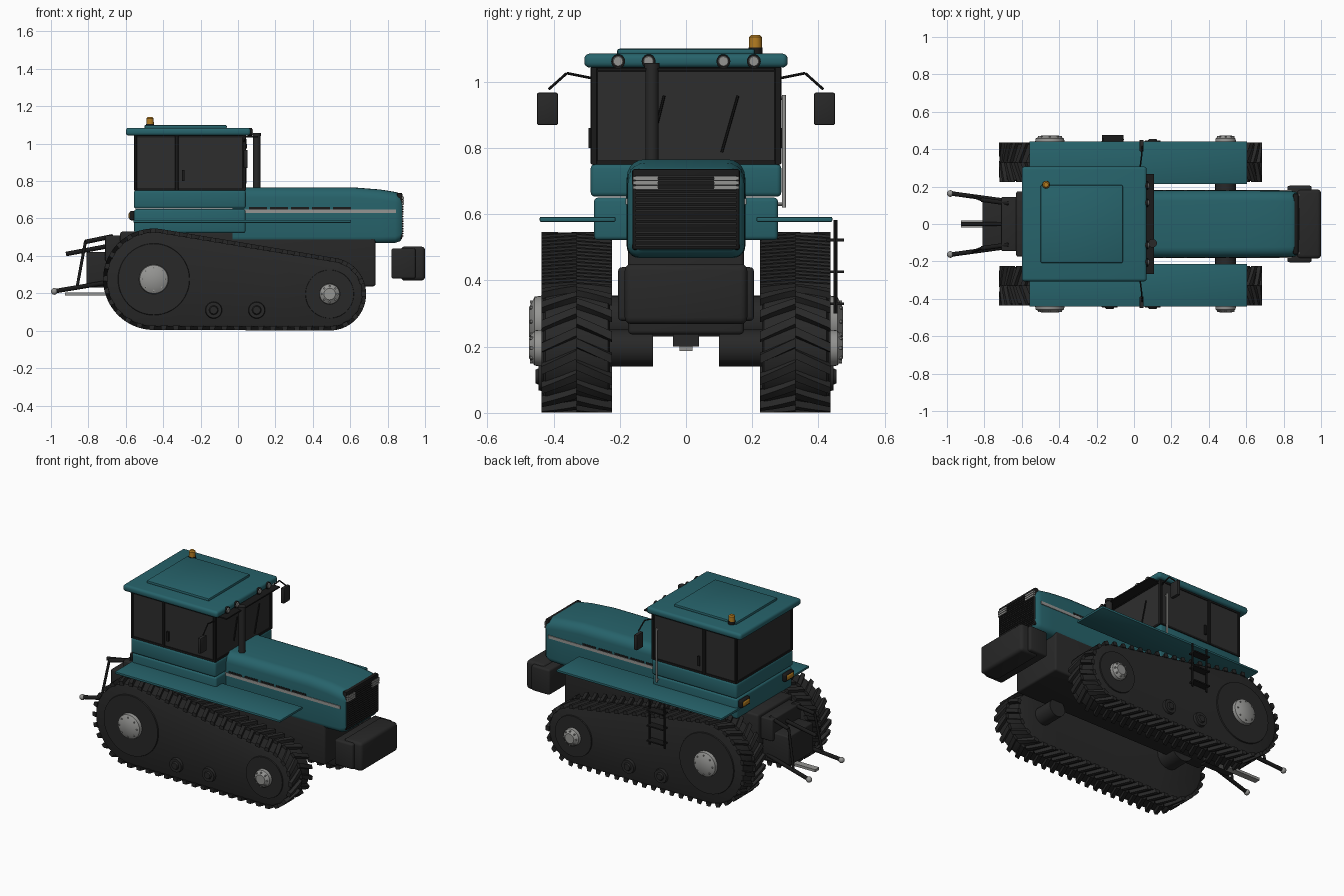
import bpy, bmesh, math
from mathutils import Vector, Matrix

old = bpy.data.objects.get("Cube")
if old:
    bpy.data.objects.remove(old, do_unlink=True)


def material(name, r, g, b):
    m = bpy.data.materials.new(name)
    m.use_nodes = True
    m.diffuse_color = (r, g, b, 1)
    m.node_tree.nodes["Principled BSDF"].inputs["Base Color"].default_value = (r, g, b, 1)
    return m


TEAL = material("teal paint", 0.02, 0.125, 0.147)
DARK = material("dark rubber", 0.021, 0.021, 0.021)
GLASS = material("tinted glass", 0.027, 0.027, 0.027)
BLACK = material("black trim", 0.01, 0.01, 0.01)
GREY = material("grey metal", 0.3, 0.3, 0.29)
AMBER = material("amber lens", 0.45, 0.2, 0.015)
made = []


def finish(bm, name, mat):
    bmesh.ops.recalc_face_normals(bm, faces=bm.faces)
    me = bpy.data.meshes.new(name)
    bm.to_mesh(me)
    bm.free()
    ob = bpy.data.objects.new(name, me)
    me.materials.append(mat)
    bpy.context.collection.objects.link(ob)
    made.append(ob)
    return ob


def box(name, mat, x, y, z, bevel=0.0, seg=3):
    """Box from (min, max) pairs, optionally rounded."""
    bm = bmesh.new()
    size = Matrix.Diagonal((x[1] - x[0], y[1] - y[0], z[1] - z[0], 1))
    mid = Matrix.Translation((sum(x) / 2, sum(y) / 2, sum(z) / 2))
    bmesh.ops.create_cube(bm, size=1, matrix=mid @ size)
    if bevel:
        bmesh.ops.bevel(bm, geom=bm.edges[:], offset=bevel, segments=seg, profile=0.5, affect='EDGES')
    return finish(bm, name, mat)


def rod(name, mat, a, b, r, r2=None, n=12):
    """Cylinder or cone between two points."""
    a, b = Vector(a), Vector(b)
    d = b - a
    bm = bmesh.new()
    rot = d.to_track_quat('Z', 'Y').to_matrix().to_4x4()
    bmesh.ops.create_cone(bm, cap_ends=True, segments=n, radius1=r, radius2=r if r2 is None else r2,
                          depth=d.length, matrix=Matrix.Translation((a + b) / 2) @ rot)
    return finish(bm, name, mat)


def ball(name, mat, c, r):
    bm = bmesh.new()
    bmesh.ops.create_uvsphere(bm, u_segments=16, v_segments=10, radius=r, matrix=Matrix.Translation(c))
    finish(bm, name, mat)


def bridge(bm, rings):
    """Closed loft through equal rings of points."""
    rows = [[bm.verts.new(p) for p in ring] for ring in rings]
    n = len(rows[0])
    for a, b in zip(rows, rows[1:]):
        for i in range(n):
            bm.faces.new((a[i], a[(i + 1) % n], b[(i + 1) % n], b[i]))
    bm.faces.new(rows[0])
    bm.faces.new(rows[-1])


# Track path: a belt around a big rear wheel and a small front wheel
REAR, FRONT = Vector((-0.45, 0.275)), Vector((0.49, 0.196))
R1, R2 = 0.252, 0.176
axis = FRONT - REAR
base = math.atan2(axis.y, axis.x)
spread = math.acos((R1 - R2) / axis.length)
straight = math.sqrt(axis.length ** 2 - (R1 - R2) ** 2)
arc2, arc1 = 2 * spread * R2, (2 * math.pi - 2 * spread) * R1
LENGTH = arc1 + arc2 + 2 * straight


def belt(s):
    """Point and outward normal at distance s along the belt."""
    s %= LENGTH
    for c, r, start, arc in ((FRONT, R2, base - spread, arc2), (REAR, R1, base + spread, arc1)):
        if s <= arc:
            t = start + s / r
            n = Vector((math.cos(t), math.sin(t)))
            return c + n * r, n
        s -= arc
        t = start + arc / r
        n = Vector((math.cos(t), math.sin(t)))
        if s <= straight:
            return c + n * r + Vector((-n.y, n.x)) * s, n
        s -= straight
    return belt(0)


def on_belt(s, y, h):
    p, n = belt(s)
    q = p + n * h
    return (q.x, y, q.y)


for side, tag in ((1, "left"), (-1, "right")):
    # Belt body
    bm = bmesh.new()
    bridge(bm, [[on_belt(LENGTH * i / 120, side * y, h) for i in range(120)]
                for y, h in ((0.23, -0.012), (0.235, 0), (0.425, 0), (0.43, -0.012))])
    finish(bm, tag + "_track_belt", DARK)
    # Chevron lugs
    bm = bmesh.new()
    count = 50
    for i in range(count):
        for edge, shift in ((0.436, 0), (0.224, 0.5)):
            s0 = (i + shift) * LENGTH / count
            rings = []
            for k in range(4):
                y = 0.33 + (edge - 0.33) * k / 3
                s = s0 - 0.045 * k / 3
                rings.append([on_belt(s + ds, side * y, h) for ds, h in
                              ((-0.016, -0.004), (-0.012, 0.019), (0.012, 0.019), (0.016, -0.004))])
            bridge(bm, rings)
    finish(bm, tag + "_track_lugs", DARK)

    # Wheels, hubs and bolts
    for c, disc, hub, label in ((REAR, 0.2, 0.08, "rear"), (FRONT, 0.135, 0.056, "front")):
        def at(y, dx=0, dz=0):
            return (c.x + dx, side * y, c.y + dz)
        rod(f"{tag}_{label}_wheel_disc", DARK, at(0.40), at(0.437), disc, disc * 0.95, 48)
        rod(f"{tag}_{label}_hub_rim", GREY, at(0.43), at(0.457), hub, hub * 0.95, 28)
        rod(f"{tag}_{label}_hub_cap", GREY, at(0.457), at(0.474), hub * 0.95, hub * 0.55, 28)
        rod(f"{tag}_{label}_axle", DARK, at(0.1), at(0.24), hub, n=20)
        for k in range(8):
            t = k * math.pi / 4
            dx, dz = math.cos(t) * hub * 0.75, math.sin(t) * hub * 0.75
            rod(f"{tag}_{label}_bolt", GREY, at(0.46, dx, dz), at(0.471, dx, dz), 0.005, n=6)
    for x in (-0.13, 0.1):
        rod(tag + "_idler_wheel", DARK, (x, side * 0.42, 0.11), (x, side * 0.446, 0.11), 0.047, 0.042, 24)
        rod(tag + "_idler_cap", DARK, (x, side * 0.44, 0.11), (x, side * 0.455, 0.11), 0.028, 0.02, 16)

    # Fender
    box(tag + "_fender", TEAL, (-0.56, 0.605), sorted((side * 0.213, side * 0.442)), (0.577, 0.592), 0.004, 2)
    # Hood stripe and vents
    box(tag + "_hood_stripe", GREY, (0.03, 0.845), sorted((side * 0.174, side * 0.182)), (0.629, 0.648))
    for k in range(5):
        x = 0.06 + k * 0.112
        box(tag + "_hood_vent", BLACK, (x, x + 0.095), sorted((side * 0.174, side * 0.181)), (0.649, 0.661))
    # Cab pillars and rails
    for x in ((-0.555, -0.54), (-0.337, -0.317), (0.025, 0.042)):
        box(tag + "_cab_pillar", BLACK, x, sorted((side * 0.268, side * 0.288)), (0.75, 1.045), 0.003, 1)
    for z in ((0.75, 0.762), (1.033, 1.046)):
        box(tag + "_window_rail", BLACK, (-0.555, 0.042), sorted((side * 0.27, side * 0.286)), z)
    box(tag + "_door_handle", BLACK, (-0.30, -0.285), sorted((side * 0.285, side * 0.295)), (0.80, 0.86))
    # Mirror and its arm
    arm = [(0.03, 0.28, 1.01), (0.04, 0.36, 1.026), (0.045, 0.415, 0.977)]
    for a, b in zip(arm, arm[1:]):
        rod(tag + "_mirror_arm", BLACK, (a[0], side * a[1], a[2]), (b[0], side * b[1], b[2]), 0.004, n=8)
    box(tag + "_mirror", DARK, (0.03, 0.052), sorted((side * 0.387, side * 0.45)), (0.87, 0.967), 0.004, 2)
    # Headlights
    for z in (0.681, 0.695, 0.709):
        box(tag + "_headlight", GREY, (0.87, 0.887), sorted((side * 0.085, side * 0.16)), (z - 0.005, z + 0.005))
    # Roof work lights
    for y in (0.205, 0.113):
        rod(tag + "_roof_light", BLACK, (0.05, side * y, 1.062), (0.074, side * y, 1.062), 0.021, n=20)
        rod(tag + "_roof_light_lens", GREY, (0.07, side * y, 1.062), (0.079, side * y, 1.062), 0.018, 0.014, 20)
    # Rear lamps
    box(tag + "_rear_lamp_housing", BLACK, (-0.58, -0.55), sorted((side * 0.175, side * 0.265)), (0.59, 0.64), 0.01)
    box(tag + "_rear_lamp", AMBER, (-0.586, -0.56), sorted((side * 0.185, side * 0.255)), (0.598, 0.632), 0.01)
    # Rear hitch arms
    rod(tag + "_lower_link", BLACK, (-0.66, side * 0.12, 0.265), (-0.975, side * 0.163, 0.212), 0.012)
    ball(tag + "_link_ball", GREY, (-0.982, side * 0.163, 0.21), 0.018)
    rod(tag + "_lift_arm", BLACK, (-0.67, side * 0.11, 0.505), (-0.815, side * 0.13, 0.475), 0.012)
    rod(tag + "_lift_rod", BLACK, (-0.815, side * 0.13, 0.48), (-0.86, side * 0.146, 0.235), 0.008)

# Chassis, front weight and rear block
box("chassis", DARK, (-0.63, 0.735), (-0.175, 0.175), (0.237, 0.53), 0.012)
box("front_weight_carrier", DARK, (0.82, 0.95), (-0.205, 0.205), (0.278, 0.44), 0.012)
box("front_weight", DARK, (0.87, 1.0), (-0.185, 0.185), (0.268, 0.45), 0.02)
box("hitch_block", DARK, (-0.81, -0.6), (-0.125, 0.125), (0.23, 0.42), 0.008)
box("hitch_bracket", DARK, (-0.71, -0.6), (-0.145, 0.145), (0.37, 0.51), 0.008)
rod("top_link", BLACK, (-0.68, 0, 0.455), (-0.92, 0, 0.41), 0.012)
box("drawbar", GREY, (-0.925, -0.62), (-0.02, 0.02), (0.187, 0.203))
box("drawbar_mount", DARK, (-0.7, -0.55), (-0.04, 0.04), (0.2, 0.26))

# Hood: rounded section lofted toward the nose
bm = bmesh.new()
rings = []
for x, w, z0, z1 in ((-0.03, 0.179, 0.468, 0.766), (0.62, 0.179, 0.468, 0.766), (0.76, 0.178, 0.468, 0.755),
                     (0.84, 0.177, 0.47, 0.742), (0.865, 0.172, 0.478, 0.735), (0.876, 0.162, 0.49, 0.725)):
    ring = []
    for sy, sz, r, start in ((1, 1, 0.055, 0), (-1, 1, 0.055, 90), (-1, -1, 0.035, 180), (1, -1, 0.035, 270)):
        cy, cz = sy * (w - r), (z1 - r if sz > 0 else z0 + r)
        for k in range(6):
            t = math.radians(start + 18 * k)
            ring.append((x, cy + r * math.cos(t), cz + r * math.sin(t)))
    rings.append(ring)
bridge(bm, rings)
finish(bm, "hood", TEAL)

# Grille with slats
box("grille", BLACK, (0.85, 0.879), (-0.163, 0.163), (0.492, 0.737), 0.008, 2)
for k in range(17):
    z = 0.503 + k * 0.013
    box("grille_slat", DARK, (0.87, 0.884), (-0.152, 0.152), (z, z + 0.007))

# Cab body, glass and roof
box("cab_base", TEAL, (-0.555, 0.04), (-0.278, 0.278), (0.522, 0.65), 0.012)
box("cab_belt", TEAL, (-0.557, 0.042), (-0.288, 0.288), (0.653, 0.752), 0.014)
box("cab_glass", GLASS, (-0.55, 0.035), (-0.281, 0.281), (0.74, 1.05))
for x in ((-0.555, -0.545), (0.03, 0.04)):
    for z in ((0.75, 0.762), (1.03, 1.046)):
        box("cab_cross_rail", BLACK, x, (-0.28, 0.28), z)
box("roof", TEAL, (-0.6, 0.068), (-0.307, 0.307), (1.043, 1.085), 0.016, 4)
box("roof_panel", TEAL, (-0.5, -0.06), (-0.208, 0.208), (1.08, 1.1), 0.007, 2)
box("sun_visor", BLACK, (0.03, 0.108), (-0.268, 0.268), (1.034, 1.042))
rod("beacon_base", BLACK, (-0.47, 0.21, 1.08), (-0.47, 0.21, 1.104), 0.021, n=20)
rod("beacon", AMBER, (-0.47, 0.21, 1.1), (-0.47, 0.21, 1.135), 0.02, 0.019, 20)
rod("beacon_cap", AMBER, (-0.47, 0.21, 1.135), (-0.47, 0.21, 1.142), 0.019, 0.012, 20)

# Wipers, exhaust and handrail
rod("right_wiper", BLACK, (0.042, -0.1, 0.82), (0.042, -0.066, 0.958), 0.004, n=6)
rod("left_wiper", BLACK, (0.042, 0.108, 0.787), (0.042, 0.157, 0.958), 0.004, n=6)
rod("exhaust_pipe", DARK, (0.1, -0.103, 0.74), (0.1, -0.103, 1.045), 0.02, n=20)
rod("exhaust_tip", DARK, (0.1, -0.103, 1.04), (0.1, -0.103, 1.057), 0.023, n=20)
rod("handrail", GREY, (0.0, 0.296, 0.62), (0.0, 0.296, 0.96), 0.006)
for z in (0.63, 0.95):
    rod("handrail_mount", GREY, (0.0, 0.27, z), (0.0, 0.296, z), 0.005, n=8)

# Ladder on the left side
for x in (-0.165, -0.06):
    rod("ladder_rail", BLACK, (x, 0.452, 0.3), (x, 0.452, 0.582), 0.006, n=8)
for z in (0.33, 0.426, 0.522):
    box("ladder_step", BLACK, (-0.17, -0.055), (0.425, 0.477), (z - 0.004, z + 0.004))

# Smooth shading with sharp edges kept
bpy.ops.object.select_all(action='DESELECT')
for ob in made:
    ob.select_set(True)
bpy.context.view_layer.objects.active = made[0]
bpy.ops.object.shade_smooth_by_angle(angle=math.radians(35))
